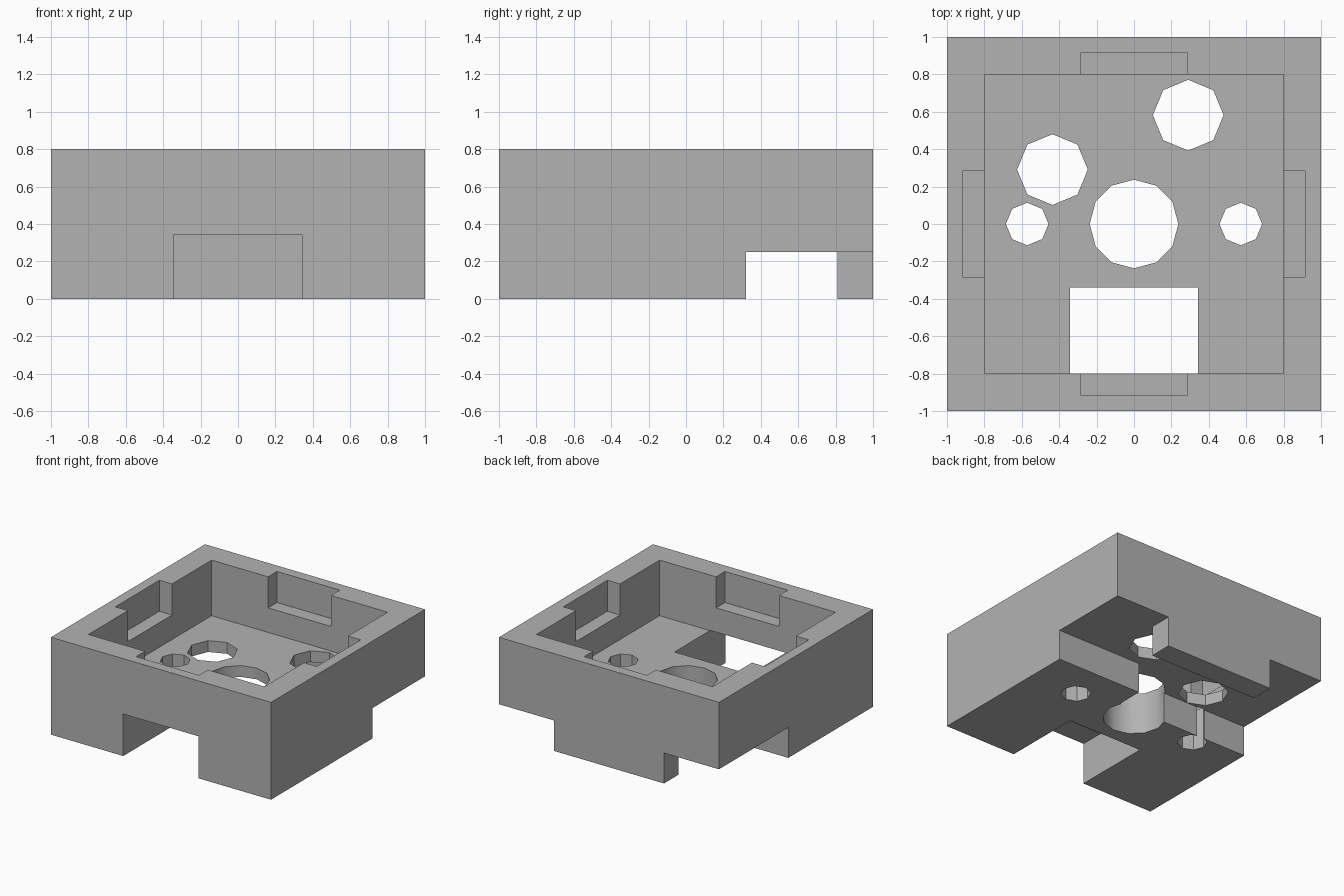
import bpy, bmesh, math

if "Cube" in bpy.data.objects:
    bpy.data.objects.remove(bpy.data.objects["Cube"], do_unlink=True)

TOP, FLOOR, POCKET, CHANNEL = 0.80, 0.343, 0.545, 0.25

grey = bpy.data.materials.new("plain_grey")
grey.use_nodes = True
grey.diffuse_color = (0.45, 0.45, 0.45, 1)
grey.node_tree.nodes["Principled BSDF"].inputs["Base Color"].default_value = grey.diffuse_color


def prism(name, outline, z0, z1):
    """Extrude a counter-clockwise outline from z0 to z1."""
    bm = bmesh.new()
    base = bm.faces.new([bm.verts.new((x, y, z0)) for x, y in outline])
    lid = bmesh.ops.extrude_face_region(bm, geom=[base])["geom"]
    for v in lid:
        if isinstance(v, bmesh.types.BMVert):
            v.co.z = z1
    bmesh.ops.recalc_face_normals(bm, faces=bm.faces)
    mesh = bpy.data.meshes.new(name)
    bm.to_mesh(mesh)
    bm.free()
    mesh.materials.append(grey)
    ob = bpy.data.objects.new(name, mesh)
    bpy.context.collection.objects.link(ob)
    return ob


def rect(x0, x1, y0, y1):
    return [(x0, y0), (x1, y0), (x1, y1), (x0, y1)]


def ring(cx, cy, r, sides):
    step = math.tau / sides
    return [(cx + r * math.cos(i * step), cy + r * math.sin(i * step)) for i in range(sides)]


housing = prism("switch_housing", rect(-1, 1, -1, 1), 0, TOP)

# Upper cavity and its four clip pockets
cutters = [prism("cavity_cutter", rect(-0.8, 0.8, -0.8, 0.8), FLOOR, 1)]
cutters.append(prism("side_pocket_cutter", rect(-0.915, 0.915, -0.286, 0.286), POCKET, 1.1))
cutters.append(prism("end_pocket_cutter", rect(-0.286, 0.286, -0.915, 0.915), POCKET, 1.2))

# Front notch, open through the floor
cutters.append(prism("notch_cutter", rect(-0.343, 0.343, -1.1, -0.34), -0.1, FLOOR + 0.002))

# Stepped channel underneath, leaving a block at the back
channel = [(1.1, 0.32), (1.1, 1.1), (0.5, 1.1), (0.5, 0.81), (-0.5, 0.81), (-0.5, 1.1),
           (-1.1, 1.1), (-1.1, 0.1), (0.22, 0.1), (0.22, 0.32)]
cutters.append(prism("channel_cutter", channel, -0.15, CHANNEL))

# Centre post hole, two guide holes and two pin holes
for name, x, y, r, sides in [("centre_hole", 0, 0, 0.237, 12),
                             ("guide_hole_left", 0.571, 0, 0.114, 8),
                             ("guide_hole_right", -0.571, 0, 0.114, 8),
                             ("pin_hole_back", 0.29, 0.582, 0.189, 8),
                             ("pin_hole_side", -0.436, 0.291, 0.189, 8)]:
    cutters.append(prism(name + "_cutter", ring(x, y, r, sides), -0.2, 0.5))

for cutter in cutters:
    cutter.hide_render = True
    cut = housing.modifiers.new(cutter.name, "BOOLEAN")
    cut.operation = "DIFFERENCE"
    cut.solver = "EXACT"
    cut.object = cutter

# Bake the cuts and drop the cutters
graph = bpy.context.evaluated_depsgraph_get()
graph.update()
baked = bpy.data.meshes.new_from_object(housing.evaluated_get(graph))
housing.modifiers.clear()
housing.data = baked
for cutter in cutters:
    bpy.data.objects.remove(cutter, do_unlink=True)

# Round the centre hole only; the other edges stay crisp
bpy.ops.object.select_all(action="DESELECT")
housing.select_set(True)
bpy.context.view_layer.objects.active = housing
bpy.ops.object.shade_smooth_by_angle(angle=math.radians(35))
